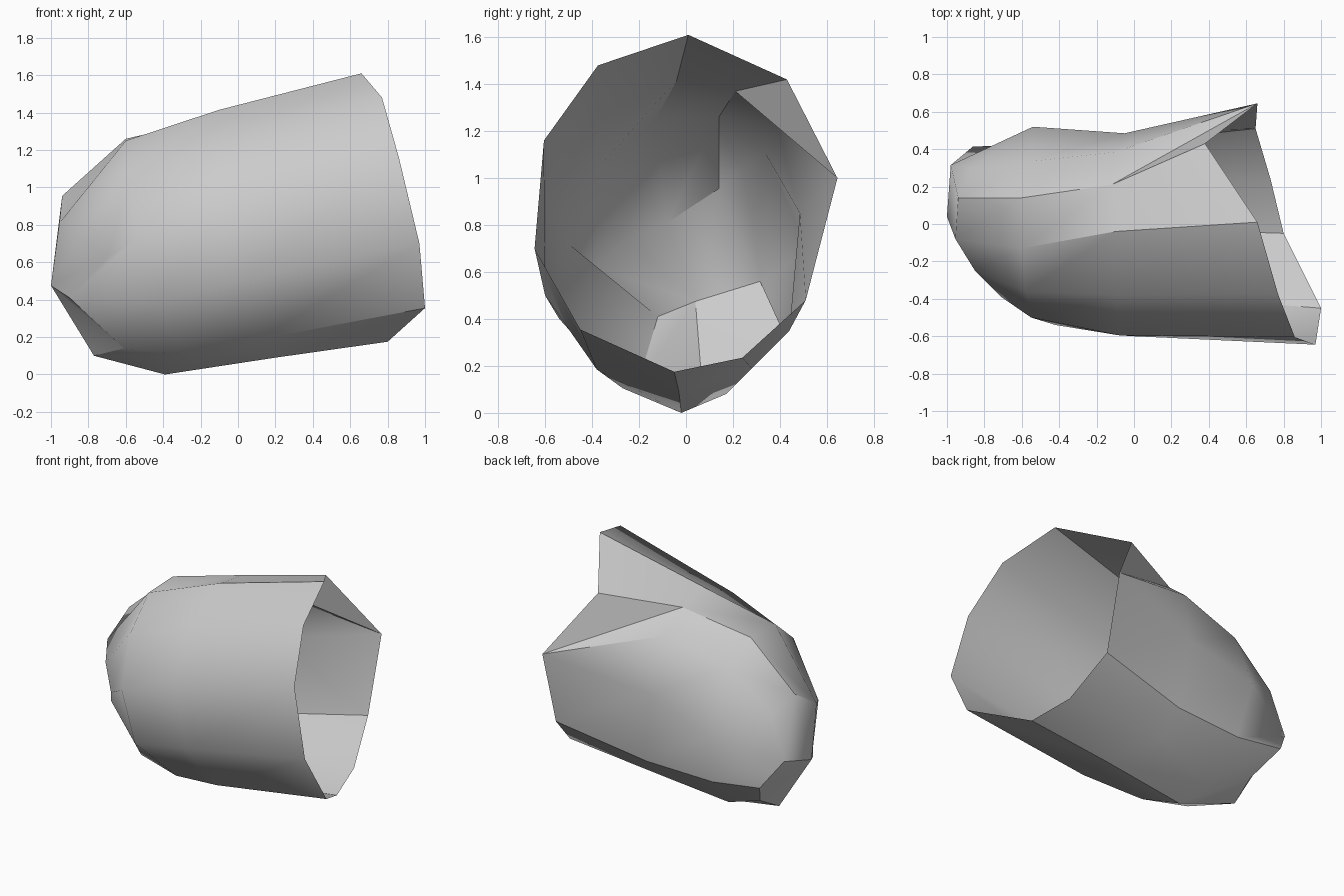
import bpy
import bmesh
import math

# Remove the default cube only
cube = bpy.data.objects.get("Cube")
if cube:
    bpy.data.objects.remove(cube, do_unlink=True)


def make_material(name, colour):
    material = bpy.data.materials.new(name)
    material.use_nodes = True
    material.diffuse_color = colour
    shader = material.node_tree.nodes.get("Principled BSDF")
    shader.inputs["Base Color"].default_value = colour
    shader.inputs["Roughness"].default_value = 0.8
    return material


grey = make_material("plain grey", (0.6, 0.6, 0.6, 1))

# Lengthwise ribs of the shell, each running from the open rim to the closed end
ribs = {
    "crown": [(.66, .01, 1.61), (-.1, -.04, 1.415), (-.6, -.13, 1.25), (-.955, -.08, .81)],
    "front_shoulder": [(.77, -.375, 1.48), (-.1, -.38, 1.24), (-.58, -.36, 1.06), (-.85, -.25, .74)],
    "front_upper": [(.86, -.605, 1.16), (-.08, -.595, .91), (-.55, -.5, .72), (-.71, -.39, .62)],
    "front_lower": [(.97, -.645, .7), (0, -.6, .5), (-.42, -.54, .4), (-.9, -.12, .41)],
    "front_base": [(1, -.45, .355), (.1, -.38, .185), (-.29, -.27, .105), (-.61, -.2, .14)],
    "keel": [(.8, -.05, .175), (.2, -.03, .09), (-.39, -.02, 0), (-.77, .07, .1)],
    "back_base": [(.73, .24, .235), (0, .28, .19), (-.45, .17, .08), (-.75, .25, .2)],
    "back_lower": [(.65, .51, .48), (0, .44, .35), (-.5, .42, .33), (-.86, .415, .38)],
    "back_upper": [(.66, .645, 1), (-.05, .485, .85), (-.54, .52, .69), (-.98, .315, .56)],
    "back_fold": [None, (-.1, .385, 1.23), (-.55, .335, 1.11), (-.87, .3, .86)],
    "back_shoulder": [(.38, .43, 1.42), (-.12, .21, 1.37), (-.6, .14, 1.26), (-.94, .14, .955)],
}
tip_point = (-1, .04, .475)

bm = bmesh.new()
rib = {name: [bm.verts.new(p) if p else None for p in path]
       for name, path in ribs.items()}
# The fold fades into the upper back corner of the rim
rib["back_fold"][0] = rib["back_upper"][0]
tip = bm.verts.new(tip_point)

# Side panels between neighbouring ribs
names = list(rib)
for name, following in zip(names, names[1:] + names[:1]):
    first, second = rib[name], rib[following]
    for i in range(len(first) - 1):
        corners = [first[i], first[i + 1], second[i + 1], second[i]]
        if i == 0 and name == "back_fold":
            # Crease the notch towards the rim corner
            bm.faces.new([corners[0], corners[1], corners[2]])
            bm.faces.new([corners[0], corners[2], corners[3]])
        else:
            bm.faces.new(list(dict.fromkeys(corners)))

# Closed end: flat facet around the tip, with fans on either side
ends = {name: path[-1] for name, path in rib.items()}
bm.faces.new([ends["back_upper"], ends["back_fold"], ends["back_shoulder"]][::-1])
bm.faces.new([ends["back_shoulder"], ends["crown"], tip, ends["back_upper"]])
fan = names[:names.index("back_upper") + 1]
for name, following in zip(fan, fan[1:]):
    bm.faces.new([ends[name], ends[following], tip])

# Consistent outward normals on the open shell
bmesh.ops.recalc_face_normals(bm, faces=bm.faces[:])
bm.faces.ensure_lookup_table()
if bm.faces[0].normal.z < 0:
    bmesh.ops.reverse_faces(bm, faces=bm.faces[:])

mesh = bpy.data.meshes.new("open_shell")
bm.to_mesh(mesh)
bm.free()
shell = bpy.data.objects.new("open_shell", mesh)
bpy.context.collection.objects.link(shell)
mesh.materials.append(grey)

# Soft facets with sharp creases
bpy.ops.object.select_all(action="DESELECT")
shell.select_set(True)
bpy.context.view_layer.objects.active = shell
bpy.ops.object.shade_smooth_by_angle(angle=math.radians(35))
